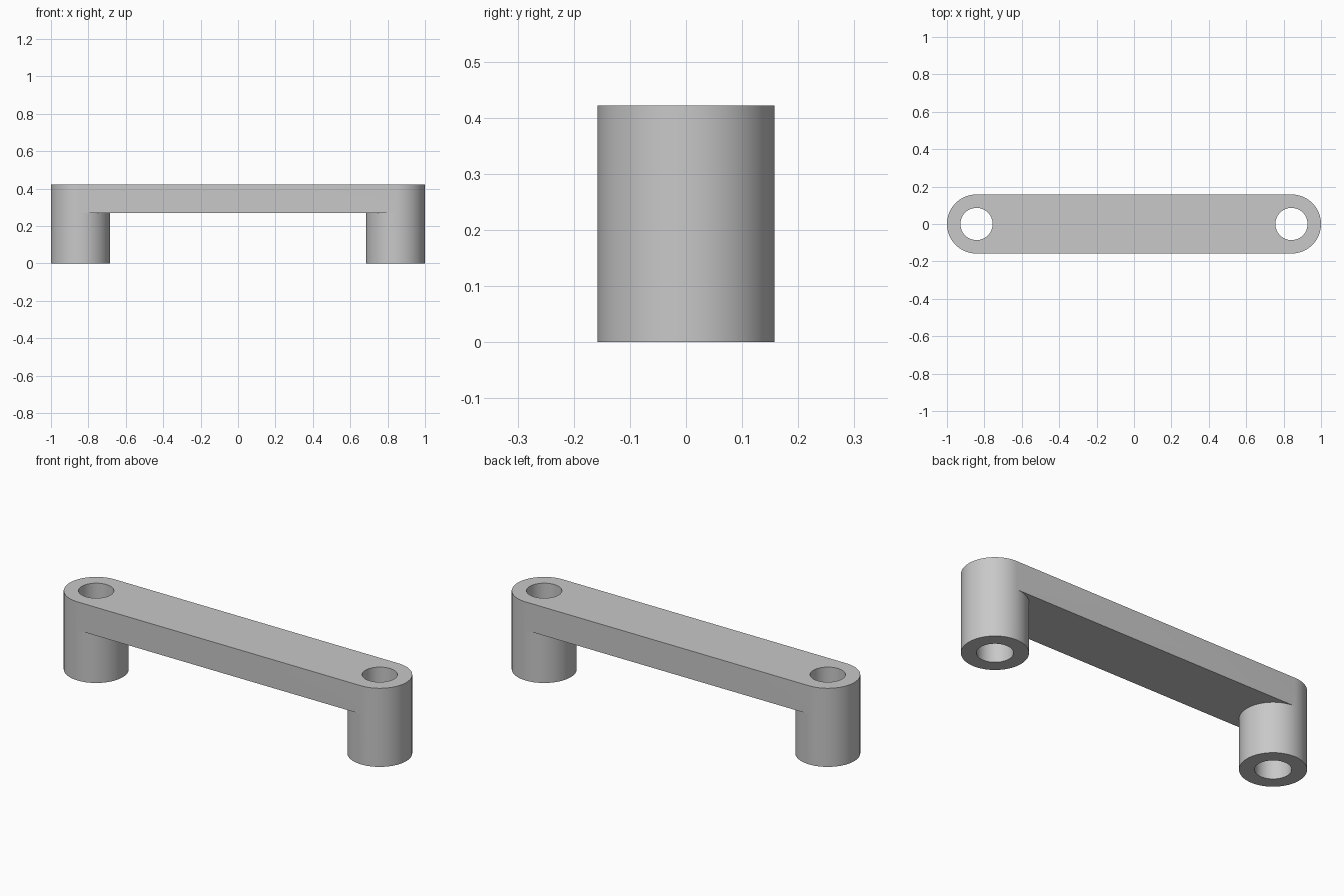
import bpy, bmesh
from math import pi, cos, sin

cube = bpy.data.objects.get("Cube")
if cube:
    bpy.data.objects.remove(cube, do_unlink=True)

R, HOLE = 0.158, 0.086          # post and bore radius
CX = 1.0 - R                    # post centre
UNDER, TOP = 0.27, 0.422        # underside and top of the bar
N = 32                          # segments per half circle

grey = bpy.data.materials.new("plain grey")
grey.use_nodes = True
grey.diffuse_color = (0.58, 0.58, 0.58, 1)
grey.node_tree.nodes["Principled BSDF"].inputs["Base Color"].default_value = grey.diffuse_color

bm = bmesh.new()


def face(points):
    bm.faces.new([bm.verts.new(p) for p in points])


def half(side, radius, outward):
    """Half circle around one post, from y = -radius to y = +radius."""
    sign = side if outward else -side
    return [(side * CX + sign * radius * cos(a), radius * sin(a))
            for a in (pi * i / N - pi / 2 for i in range(N + 1))]


def wall(path, z0, z1):
    for (ax, ay), (bx, by) in zip(path, path[1:]):
        face([(ax, ay, z0), (bx, by, z0), (bx, by, z1), (ax, ay, z1)])


def ring(inner, outer, z):
    for i in range(N):
        face([(*p, z) for p in (inner[i], inner[i + 1], outer[i + 1], outer[i])])


# Posts with through bores
for side in (1, -1):
    for outward in (True, False):
        outer, bore = half(side, R, outward), half(side, HOLE, outward)
        wall(outer, 0, UNDER)
        wall(bore, 0, TOP)
        ring(bore, outer, 0)
        if outward:
            wall(outer, UNDER, TOP)
            ring(bore, outer, TOP)

# Bar sides
for y in (-R, R):
    wall([(-CX, y), (CX, y)], UNDER, TOP)

# Bar underside, notched around the posts
face([(*p, UNDER) for p in half(1, R, False) + half(-1, R, False)[::-1]])

# Bar top, notched around the bores
right_edge = [(CX, -R)] + half(1, HOLE, False) + [(CX, R)]
left_edge = [(-CX, R)] + half(-1, HOLE, False)[::-1] + [(-CX, -R)]
face([(*p, TOP) for p in right_edge + left_edge])

bmesh.ops.remove_doubles(bm, verts=bm.verts, dist=0.00001)
bmesh.ops.recalc_face_normals(bm, faces=bm.faces)
bmesh.ops.triangulate(bm, faces=[f for f in bm.faces if len(f.verts) > 4])

mesh = bpy.data.meshes.new("bracket_handle")
bm.to_mesh(mesh)
bm.free()
mesh.materials.append(grey)
handle = bpy.data.objects.new("bracket_handle", mesh)
bpy.context.collection.objects.link(handle)

bpy.ops.object.select_all(action="DESELECT")
handle.select_set(True)
bpy.context.view_layer.objects.active = handle
bpy.ops.object.shade_smooth_by_angle()
